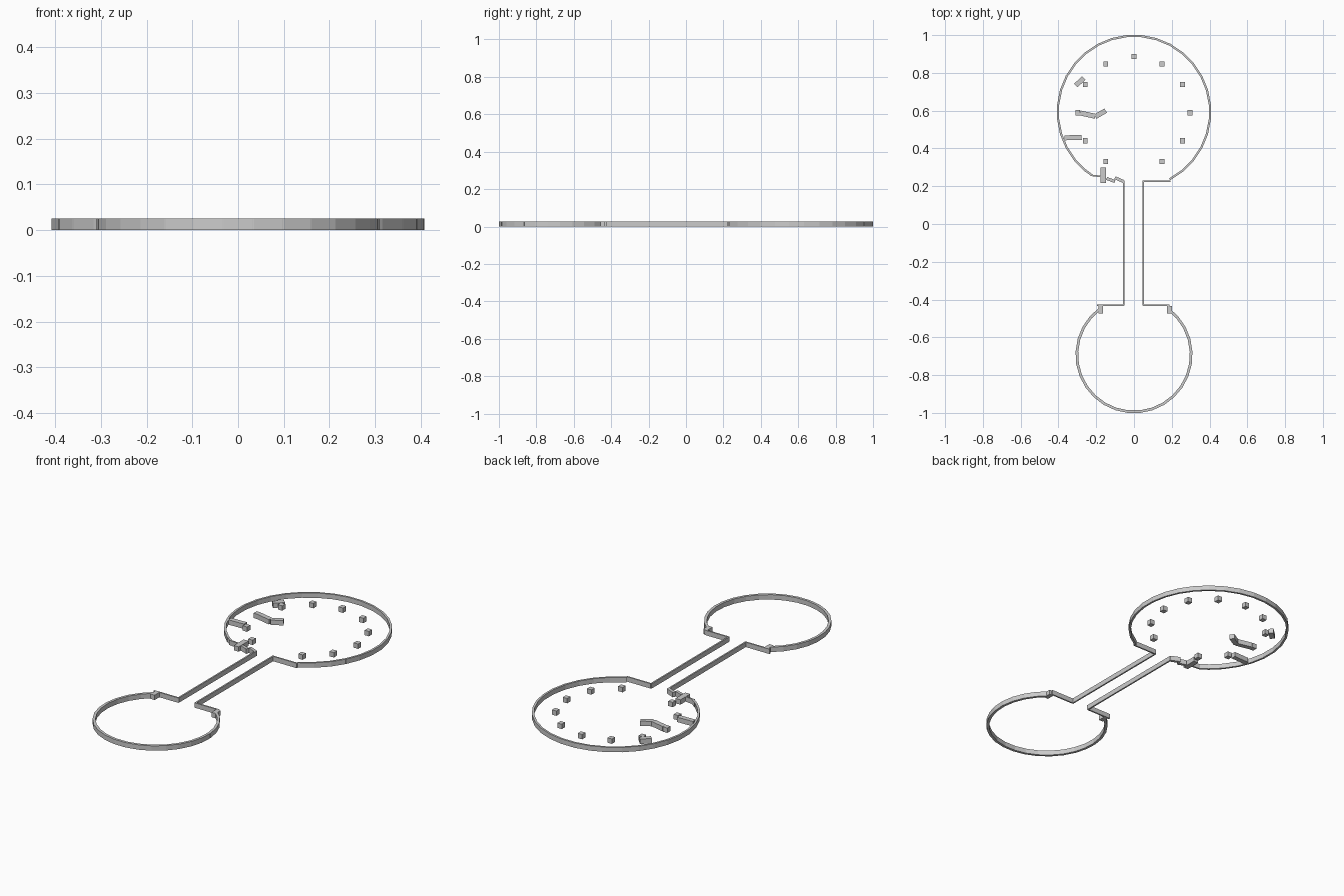
import bpy, bmesh, math
from mathutils import Matrix

if "Cube" in bpy.data.objects:
    bpy.data.objects.remove(bpy.data.objects["Cube"])

H = 0.026  # common height of every part


def add_box(bm, x, y, lx, ly, angle=0.0):
    m = (Matrix.Translation((x, y, H / 2)) @ Matrix.Rotation(angle, 4, 'Z')
         @ Matrix.Diagonal((lx, ly, H, 1)))
    bmesh.ops.create_cube(bm, size=1, matrix=m)


def add_bar(bm, a, b, width):
    dx, dy = b[0] - a[0], b[1] - a[1]
    add_box(bm, (a[0] + b[0]) / 2, (a[1] + b[1]) / 2,
            math.hypot(dx, dy), width, math.atan2(dy, dx))


def finish(bm, name):
    me = bpy.data.meshes.new(name)
    bm.to_mesh(me)
    bm.free()
    bpy.context.collection.objects.link(bpy.data.objects.new(name, me))


def arc_wall(name, cy, outer, thick, start, step, count):
    # ring of straight box segments whose ends overlap slightly
    bm = bmesh.new()
    half = math.radians(step / 2)
    r = outer - thick / 2
    for i in range(count):
        a = math.radians(start + step * (i + 0.5))
        add_box(bm, r * math.cos(a), cy + r * math.sin(a), thick,
                2 * outer * math.tan(half) + 0.003, a)
    finish(bm, name)


def bars(name, segments, width):
    bm = bmesh.new()
    for a, b in segments:
        add_bar(bm, a, b, width)
    finish(bm, name)


# Round enclosures
arc_wall("large_round_wall", 0.593, 0.407, 0.011, -61.9, 11.25, 26)
arc_wall("large_round_wall_end", 0.593, 0.407, 0.011, 230.6, 5.6, 1)
arc_wall("small_round_wall", -0.692, 0.308, 0.014, 127.2, 12.414, 23)

# Corridor and its shoulders
bars("corridor_walls", [((-0.053, -0.431), (-0.053, 0.229)),
                        ((0.048, -0.431), (0.048, 0.229))], 0.008)
bars("shoulder_walls", [((0.048, 0.227), (0.192, 0.227)),
                        ((-0.23, 0.258), (-0.175, 0.252)),
                        ((-0.197, -0.429), (-0.053, -0.429)),
                        ((0.048, -0.429), (0.188, -0.429))], 0.008)

# Gate posts of the small enclosure
bars("gate_posts", [((-0.176, -0.43), (-0.176, -0.473)),
                    ((0.188, -0.433), (0.188, -0.475))], 0.025)

# Ring of cubes, open towards the corridor
bm = bmesh.new()
for i in range(12):
    if i != 9:
        a = i * math.pi / 6
        add_box(bm, 0.297 * math.cos(a) - 0.001, 0.589 + 0.297 * math.sin(a),
                0.026, 0.027)
finish(bm, "ring_of_cubes")

# Loose barriers on the left side
bars("loose_barriers", [((-0.308, 0.733), (-0.266, 0.773)),
                        ((-0.285, 0.588), (-0.205, 0.570)),
                        ((-0.205, 0.568), (-0.15, 0.600)),
                        ((-0.368, 0.456), (-0.277, 0.459))], 0.026)
bars("entrance_block", [((-0.162, 0.217), (-0.162, 0.300))], 0.029)
bars("entrance_rubble", [((-0.145, 0.241), (-0.101, 0.225)),
                         ((-0.101, 0.245), (-0.055, 0.225))], 0.016)
